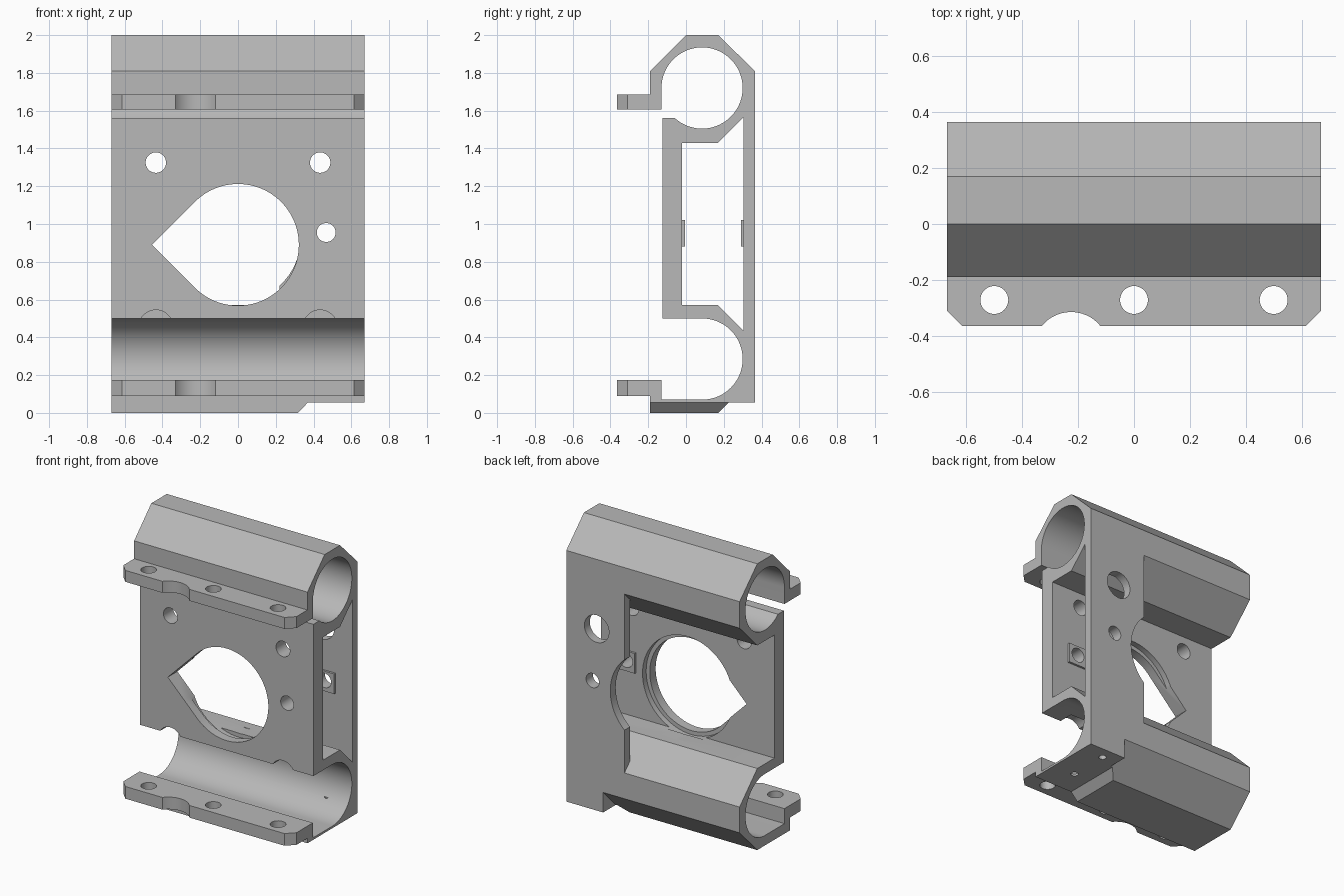
import bpy, bmesh, math
from mathutils import Matrix

if "Cube" in bpy.data.objects:
    bpy.data.objects.remove(bpy.data.objects["Cube"], do_unlink=True)

grey = bpy.data.materials.new("light_grey_plastic")
grey.use_nodes = True
grey.diffuse_color = (0.48, 0.48, 0.48, 1)
grey.node_tree.nodes["Principled BSDF"].inputs["Base Color"].default_value = grey.diffuse_color

HALF = 0.67          # half width
TUBE_Y, R = 0.085, 0.215
HIGH, LOW = 1.72, 0.285
HOLE_Z = 0.89


def arc(cy, cz, r, a, b, n=40):
    return [(cy + r * math.cos(math.radians(a + (b - a) * i / n)),
             cz + r * math.sin(math.radians(a + (b - a) * i / n))) for i in range(n + 1)]


def prism(name, pts, axis, lo, hi):
    """Extrude a 2D outline along an axis: x takes (y,z), y takes (x,z), z takes (x,y)."""
    def place(p):
        q = list(p)
        q.insert("xyz".index(axis), lo)
        return q
    bm = bmesh.new()
    face = bm.faces.new([bm.verts.new(place(p)) for p in pts])
    ext = bmesh.ops.extrude_face_region(bm, geom=[face])
    move = [0, 0, 0]
    move["xyz".index(axis)] = hi - lo
    bmesh.ops.translate(bm, vec=move, verts=[v for v in ext["geom"] if isinstance(v, bmesh.types.BMVert)])
    bmesh.ops.recalc_face_normals(bm, faces=bm.faces)
    me = bpy.data.meshes.new(name)
    bm.to_mesh(me)
    bm.free()
    me.materials.append(grey)
    ob = bpy.data.objects.new(name, me)
    bpy.context.collection.objects.link(ob)
    return ob


def circle(u, v, r, n=48):
    return arc(u, v, r, 0, 360, n)[:-1]


def box(u0, u1, v0, v1):
    return [(u0, v0), (u1, v0), (u1, v1), (u0, v1)]


def combine(tool, op="DIFFERENCE"):
    tool.hide_render = True
    mod = body.modifiers.new(tool.name, "BOOLEAN")
    mod.operation, mod.solver, mod.object = op, "EXACT", tool
    bpy.ops.object.select_all(action="DESELECT")
    body.select_set(True)
    bpy.context.view_layer.objects.active = body
    bpy.ops.object.modifier_apply(modifier=mod.name)
    bpy.data.objects.remove(tool, do_unlink=True)


# Main section: two rod sleeves open to the front, clamp flanges and walls
outline = [(-0.19, 1.81), (0, 2), (0.17, 2), (0.365, 1.81), (0.365, 0), (-0.19, 0),
           (-0.19, 0.09), (-0.365, 0.09), (-0.365, 0.175), (-0.13, 0.175), (-0.13, 0.07)]
outline += arc(TUBE_Y, LOW, R, -90, 90)
outline += [(-0.125, 0.5), (-0.125, 1.56)]
outline += arc(TUBE_Y, HIGH, R, -132, 180, 64)
outline += [(-0.13, 1.605), (-0.365, 1.605), (-0.365, 1.685), (-0.19, 1.685)]
body = prism("carriage_body", outline, "x", -HALF, HALF)

# Through pocket between the walls, and the open part of the back
pocket = [(-0.02, 0.57), (0.17, 0.57), (0.305, 0.435), (0.305, 1.565), (0.17, 1.43), (-0.02, 1.43)]
combine(prism("pocket", pocket, "x", -1, 1))
window = [(0.1, 0.57), (0.17, 0.57), (0.5, 0.24), (0.5, 1.76), (0.17, 1.43), (0.1, 1.43)]
combine(prism("back_window", window, "x", -1, 0.22))

# Lower back chamfer and raised underside at the left end
combine(prism("lower_chamfer", [(0.17, 0), (0.12, -0.05), (0.5, -0.05), (0.5, 0.33)], "x", -1, 0.385))
combine(prism("underside_step", [(0.27, -0.05), (0.37, 0.055), (1, 0.055), (1, -0.05)], "y", -1, 1))

# Raised pads around the belt screw
for lo, hi in ((-0.04, -0.005), (0.29, 0.32)):
    combine(prism("screw_pad", box(0.4, 0.54, 0.88, 1.02), "y", lo, hi), "UNION")

# Teardrop motor opening, its inner recess and the matching bite in the back wall
tear = arc(0, HOLE_Z, 0.322, -135, 135, 72) + [(-0.455, HOLE_Z)]
combine(prism("motor_opening", tear, "y", -0.5, 0.1))
combine(prism("motor_recess", circle(0, HOLE_Z, 0.35, 72), "y", -0.06, 0.01))
combine(prism("back_bite", circle(0, 0.92, 0.33, 72), "y", 0.2, 0.6))

# Screw holes through the front and back walls
for x in (-0.435, 0.435):
    combine(prism("motor_screw", circle(x, 1.325, 0.054), "y", -0.3, 0.1))
    combine(prism("screw_relief", circle(x, 0.455, 0.09), "y", -0.3, -0.02))
combine(prism("driver_access", circle(0.435, 1.325, 0.095), "y", 0.2, 0.6))
combine(prism("belt_screw", circle(0.467, 0.955, 0.05), "y", -0.3, 0.6))

# Flange holes, corner chamfers and cable notch, shared by both flanges
for lo, hi in ((0.03, 0.3), (1.58, 1.75)):
    for x in (-0.5, 0, 0.5):
        combine(prism("flange_hole", circle(x, -0.272, 0.05, 32), "z", lo, hi))
    for s in (-1, 1):
        corner = [(s * 0.57, -0.41), (s * 0.71, -0.41), (s * 0.71, -0.27)]
        combine(prism("flange_corner", corner, "z", lo, hi))
    combine(prism("flange_notch", circle(-0.225, -0.45, 0.135), "z", lo, hi))

# Small pilot holes in the raised underside
for y in (0, 0.28):
    combine(prism("pilot_hole", circle(0.5, y, 0.025, 20), "z", -0.1, 0.16))

bpy.context.view_layer.objects.active = body
body.select_set(True)
bpy.ops.object.shade_smooth_by_angle(angle=math.radians(25))
